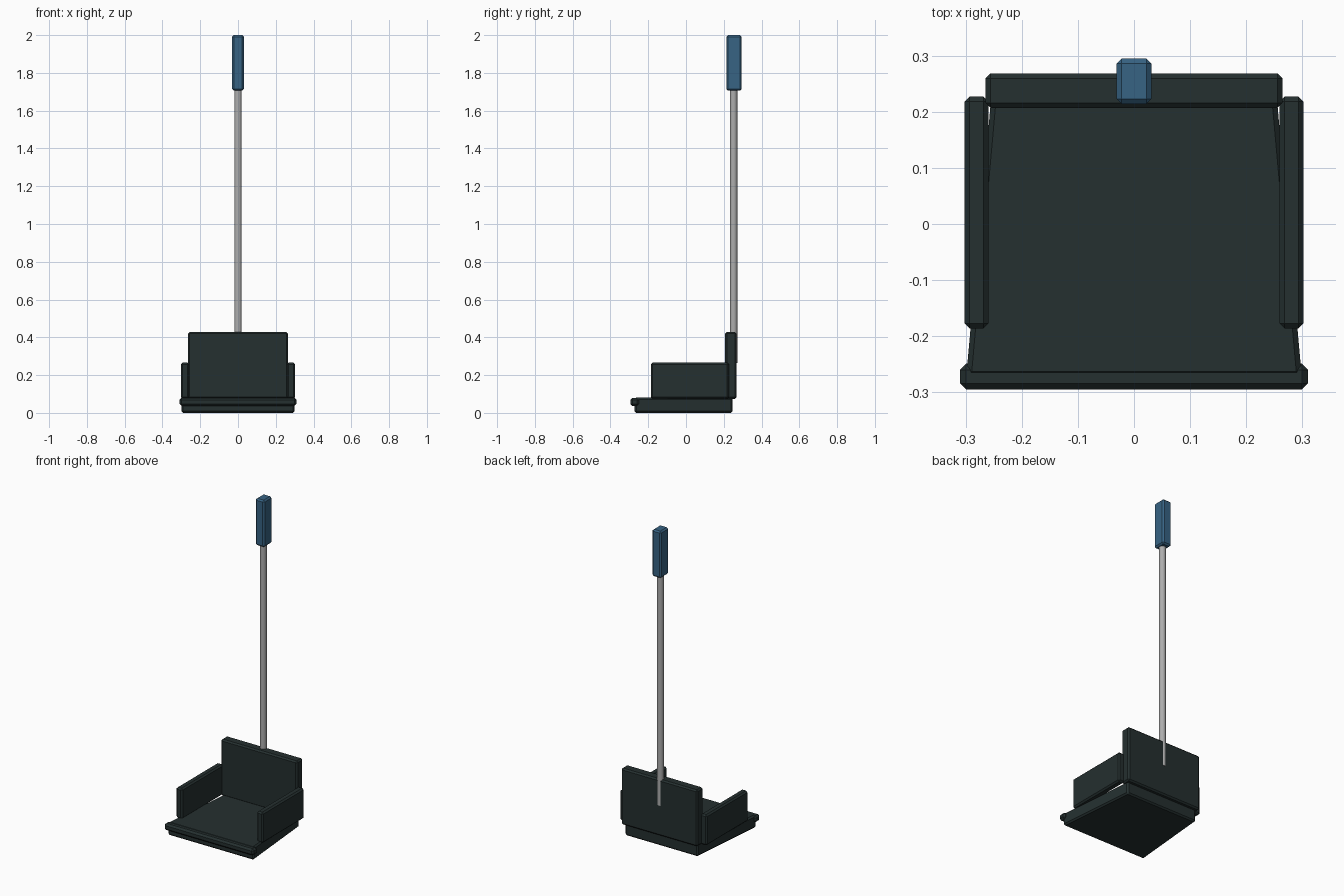
import bpy
import bmesh

cube = bpy.data.objects.get("Cube")
if cube:
    bpy.data.objects.remove(cube, do_unlink=True)


def material(name, rgb):
    mat = bpy.data.materials.new(name)
    mat.use_nodes = True
    colour = (*rgb, 1)
    mat.diffuse_color = colour
    mat.node_tree.nodes["Principled BSDF"].inputs["Base Color"].default_value = colour
    return mat


dark = material("dark green grey plastic", (0.018, 0.029, 0.029))
blue = material("blue grip", (0.038, 0.125, 0.23))
metal = material("grey metal", (0.42, 0.42, 0.42))


def block(name, x, y, z, mat, bevel=0.009, back_scale=1):
    """Chamfered box between (min, max) pairs; back_scale narrows its rear."""
    bm = bmesh.new()
    bmesh.ops.create_cube(bm, size=1)
    for v in bm.verts:
        rear = v.co.y > 0
        v.co = [side[int(c > 0)] for side, c in zip((x, y, z), v.co)]
        if rear:
            v.co.x *= back_scale
    bmesh.ops.bevel(bm, geom=bm.edges[:], offset=bevel, segments=1,
                    affect='EDGES', profile=0.5)
    mesh = bpy.data.meshes.new(name)
    bm.to_mesh(mesh)
    bm.free()
    mesh.materials.append(mat)
    obj = bpy.data.objects.new(name, mesh)
    bpy.context.collection.objects.link(obj)
    return obj


# Pan: tapered floor, front lip and three walls
block("pan_floor", (-0.299, 0.299), (-0.272, 0.246), (0, 0.081), dark, back_scale=0.845)
block("front_lip", (-0.31, 0.31), (-0.295, -0.249), (0.037, 0.079), dark, 0.011)
block("back_wall", (-0.265, 0.265), (0.207, 0.268), (0.074, 0.428), dark)
for name, s in (("left_wall", 1), ("right_wall", -1)):
    block(name, sorted((s * 0.259, s * 0.302)), (-0.186, 0.227), (0.074, 0.266), dark)

# Long handle: round pole, partly sunk in the back wall, and square grip
bottom, top = 0.265, 1.75
bpy.ops.mesh.primitive_cylinder_add(vertices=16, radius=0.0195, depth=top - bottom,
                                    location=(0, 0.252, (bottom + top) / 2))
pole = bpy.context.object
pole.name = "pole"
pole.data.materials.append(metal)
bpy.ops.object.shade_smooth_by_angle()
block("grip", (-0.031, 0.031), (0.214, 0.295), (1.706, 2), blue)
